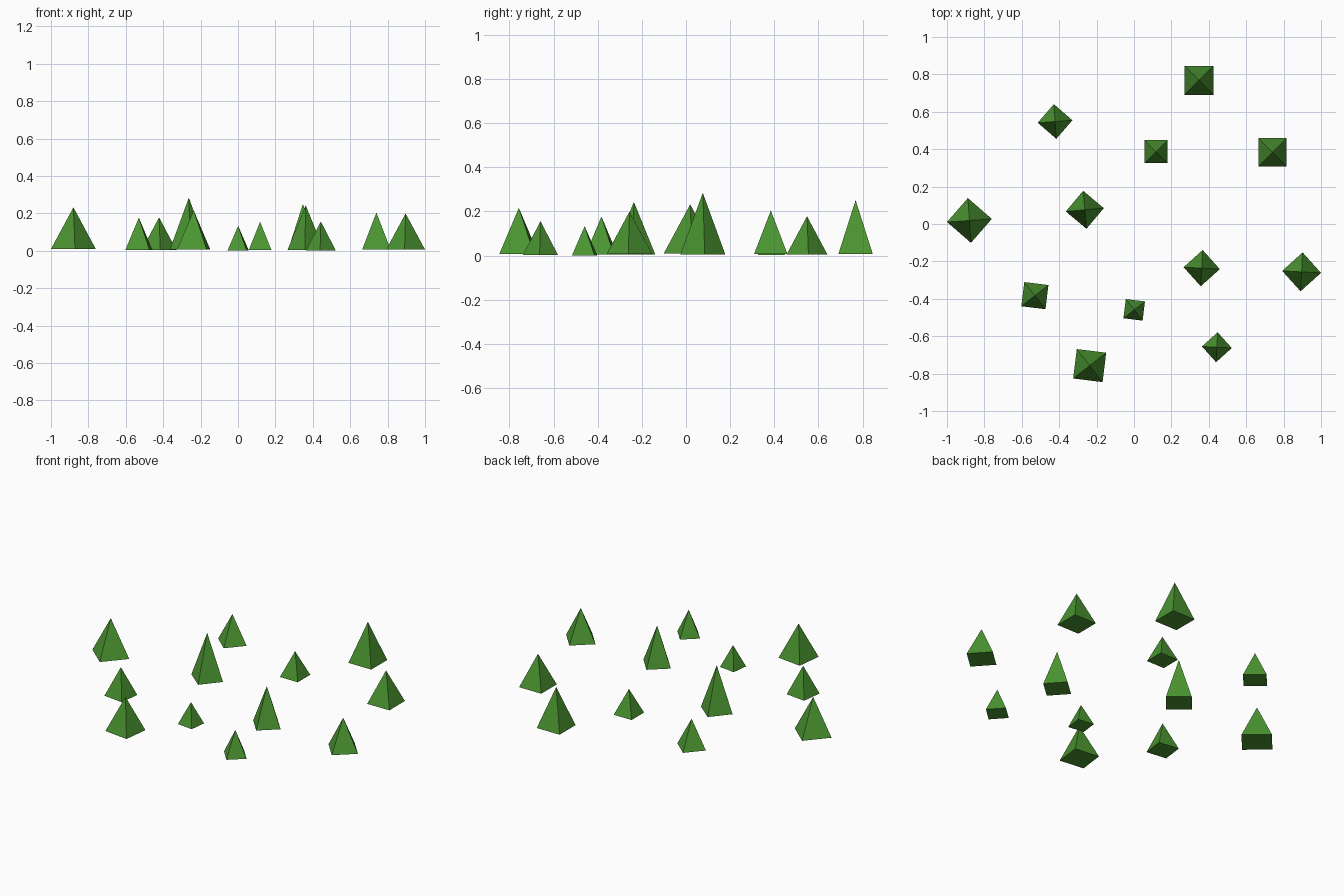
import bpy, math

# Foliage material
green = bpy.data.materials.new("foliage_green")
green.diffuse_color = (0.07, 0.3, 0.03, 1)


def tree(name, x, y, radius, top, turn):
    """Four-sided cone; radius runs from centre to base corner."""
    base = max(0.0, (radius - 0.072) * 0.2)
    bpy.ops.mesh.primitive_cone_add(
        vertices=4, radius1=radius, radius2=0, depth=top - base,
        location=(x, y, (top + base) / 2), rotation=(0, 0, math.radians(turn)))
    ob = bpy.context.object
    ob.name = name
    ob.data.materials.append(green)


# Scattered trees: x, y, corner radius, apex height, turn in degrees
trees = [
    (0.347, 0.768, 0.110, 0.251, 45),
    (-0.422, 0.548, 0.093, 0.178, 4),
    (0.118, 0.387, 0.086, 0.155, 45),
    (0.740, 0.384, 0.107, 0.204, 45),
    (-0.880, 0.019, 0.120, 0.232, 4),
    (-0.263, 0.076, 0.102, 0.284, 5),
    (-0.530, -0.383, 0.092, 0.177, 38),
    (0.362, -0.236, 0.097, 0.243, -3),
    (0.896, -0.256, 0.104, 0.199, -3),
    (0.001, -0.459, 0.073, 0.133, 38),
    (0.443, -0.659, 0.080, 0.156, -3),
    (-0.237, -0.757, 0.112, 0.216, 38),
]
for i, t in enumerate(trees, 1):
    tree(f"tree_{i:02d}", *t)
